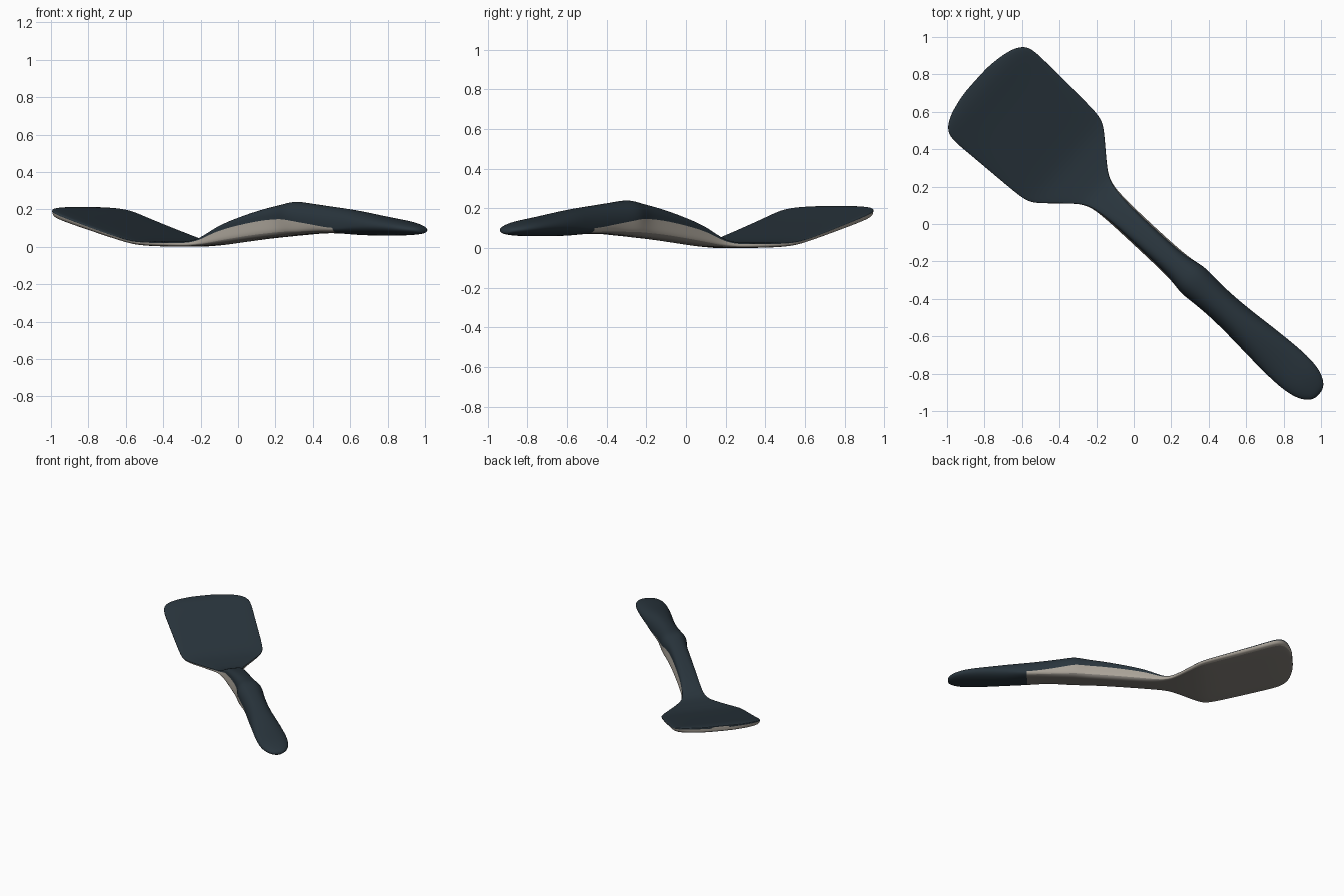
import bpy, bmesh, math
from mathutils import Vector

if "Cube" in bpy.data.objects:
    bpy.data.objects.remove(bpy.data.objects["Cube"])

# Axes: U runs from handle to blade tip, V runs across the spatula
U = Vector((-0.741, 0.671, 0))
V = Vector((0.671, 0.741, 0))
N = 16  # points in each half section


def material(name, rgb):
    m = bpy.data.materials.new(name)
    m.diffuse_color = (*rgb, 1)
    m.use_nodes = True
    m.node_tree.nodes["Principled BSDF"].inputs["Base Color"].default_value = m.diffuse_color
    return m


def spow(c, e):
    return math.copysign(abs(c) ** e, c)


def ramp(u, a, b, lo, hi):
    t = min(1, max(0, (u - a) / (b - a)))
    return lo + (hi - lo) * t


def section(bm, u, w, z_top, z_bot):
    """Ring: rounded dark top, then sides and underside below the split."""
    if u < -.8:
        split = ramp(u, -.95, -.8, .5, .12)
    else:
        split = ramp(u, -.8, -.34, .12, .58) + ramp(u, -.34, 0, 0, .12)
    e_top = ramp(u, -.4, .3, .9, .5)
    e_bot = ramp(u, -.9, -.5, .9, .45)
    shift = ramp(u, -.1, .6, -.011, .005)
    # the neck flares towards its base, the blade tapers towards its underside
    flare = ramp(u, -.4, -.33, -.006, .018) if u < 0 else ramp(u, .1, .45, .018, -.008)
    zs = z_bot + (z_top - z_bot) * split
    pts = []
    for i in range(2 * N):
        top = i < N
        e = e_top if top else e_bot
        a = math.pi * i / N
        t = abs(math.sin(a)) ** e
        half = w if top else w + flare * t
        z = zs + (z_top - zs) * t if top else zs - (zs - z_bot) * t
        pts.append(U * u + V * (half * spow(math.cos(a), e) + shift) + Vector((0, 0, z)))
    return [bm.verts.new(p) for p in pts]


def loft(name, rows, mats, grey_from):
    bm = bmesh.new()
    rings = [section(bm, *r) for r in rows]
    n = 2 * N
    for k in range(len(rings) - 1):
        a, b = rings[k], rings[k + 1]
        for i in range(n):
            f = bm.faces.new((a[i], b[i], b[(i + 1) % n], a[(i + 1) % n]))
            if i >= N and rows[k][0] >= grey_from:
                # light sides, darker underside
                f.material_index = 2 if N + 3 <= i < n - 3 else 1
    bm.faces.new(rings[0])
    bm.faces.new(rings[-1][::-1]).material_index = 1
    for f in bm.faces:
        f.smooth = True
    bmesh.ops.recalc_face_normals(bm, faces=bm.faces[:])
    me = bpy.data.meshes.new(name)
    bm.to_mesh(me)
    bm.free()
    ob = bpy.data.objects.new(name, me)
    bpy.context.collection.objects.link(ob)
    for m in mats:
        me.materials.append(m)
    s = ob.modifiers.new("smooth", 'SUBSURF')
    s.levels = s.render_levels = 2


dark = material("dark slate", (0.022, 0.035, 0.046))
grey = material("warm grey", (0.40, 0.365, 0.315))
under = material("underside grey", (0.21, 0.195, 0.175))

# Handle and neck: position along U, half width, z top, z bottom
handle = [
    (-1.345, .02, .09, .075),
    (-1.335, .05, .105, .07),
    (-1.295, .085, .12, .065),
    (-1.22, .108, .14, .06),
    (-1.10, .113, .155, .06),
    (-.90, .10, .19, .06),
    (-.78, .09, .205, .072),
    (-.62, .083, .222, .073),
    (-.50, .09, .235, .064),
    (-.42, .096, .245, .059),
    (-.34, .07, .225, .052),
    (-.20, .064, .203, .042),
    (.06, .064, .132, .015),
    (.15, .07, .085, .007),
    (.21, .078, .05, .004),
    (.26, .095, .033, .002),
]
# Blade: widens to a broad scoop and curves up to a rounded tip
blade = [
    (.31, .13, .028, 0),
    (.43, .243, .03, .001),
    (.49, .293, .036, .005),
    (.56, .308, .051, .016),
    (.85, .317, .135, .088),
    (.98, .324, .175, .122),
    (1.05, .32, .198, .142),
    (1.09, .29, .208, .154),
    (1.12, .23, .212, .163),
    (1.14, .13, .213, .169),
    (1.145, .07, .211, .175),
]
loft("spatula_blade_and_handle", handle + blade, (dark, grey, under), -.79)
